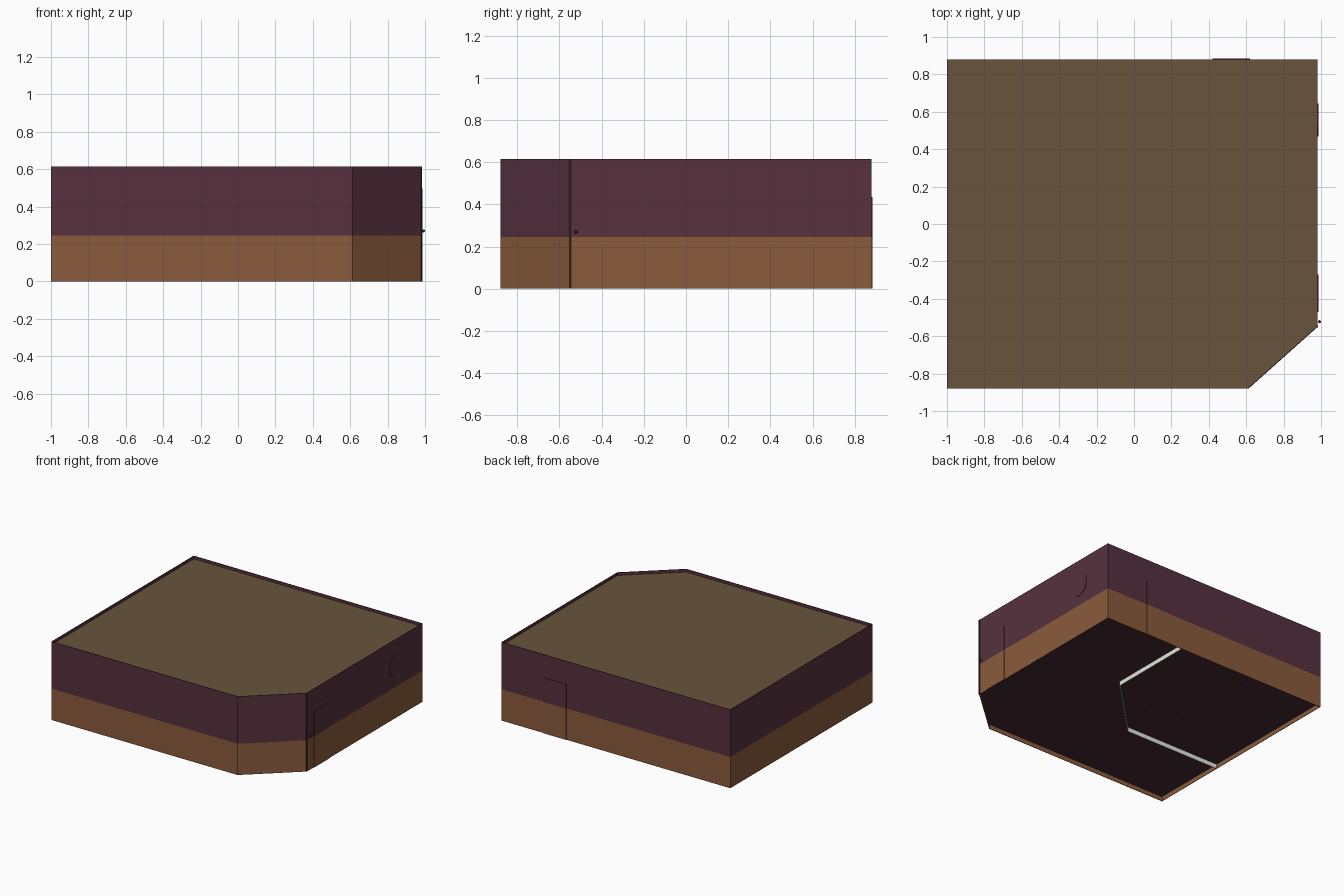
import bpy, bmesh, math
from mathutils import Matrix, Vector

if "Cube" in bpy.data.objects:
    bpy.data.objects.remove(bpy.data.objects["Cube"])


def material(name, hex_code):
    def lin(c):
        c /= 255
        return c / 12.92 if c <= 0.04045 else ((c + 0.055) / 1.055) ** 2.4
    m = bpy.data.materials.new(name)
    m.diffuse_color = [lin(int(hex_code[i:i + 2], 16)) for i in (0, 2, 4)] + [1]
    m.use_nodes = True
    m.node_tree.nodes["Principled BSDF"].inputs["Base Color"].default_value = m.diffuse_color
    return m


BROWN = material("brown_panel", "8A5B3C")
PURPLE = material("plum_paint", "57313F")
ROOF = material("roof_olive_brown", "68543C")
FLOOR = material("dark_floor", "462832")
PALE = material("pale_partition", "E4E4E0")
DARK = material("dark_trim", "33241C")

BAND, TOP = 0.245, 0.615            # panel height and wall height
ROOF_Z, FLOOR_Z = 0.592, 0.035
OUTLINE = [(-1, -0.88), (0.613, -0.88), (0.982, -0.55), (0.982, 0.88), (-1, 0.88)]


def finish(name, bm, *mats):
    me = bpy.data.meshes.new(name)
    bm.to_mesh(me)
    bm.free()
    for m in mats:
        me.materials.append(m)
    ob = bpy.data.objects.new(name, me)
    bpy.context.collection.objects.link(ob)
    return ob


def band_colours(bm):
    # faces above the panel line get the second material
    for f in bm.faces:
        f.material_index = int(f.calc_center_median().z > BAND)


def ribbon(name, points, heights, closed, mats, thickness):
    # vertical wall following a plan outline
    bm = bmesh.new()
    rows = [[bm.verts.new((x, y, z)) for x, y in points] for z in heights]
    n = len(points)
    for lo, hi in zip(rows, rows[1:]):
        for i in range(n if closed else n - 1):
            j = (i + 1) % n
            bm.faces.new((lo[i], lo[j], hi[j], hi[i]))
    band_colours(bm) if len(mats) > 1 else None
    ob = finish(name, bm, *mats)
    mod = ob.modifiers.new("thickness", 'SOLIDIFY')
    mod.thickness, mod.offset, mod.use_even_offset = thickness, -1, True
    return ob


def sheet(name, z, mat):
    # horizontal slab filling the plan, just inside the walls
    bm = bmesh.new()
    f = bm.faces.new([bm.verts.new((x * 0.998, y * 0.998, z)) for x, y in OUTLINE])
    r = bmesh.ops.extrude_face_region(bm, geom=[f])
    bmesh.ops.translate(bm, verts=[v for v in r["geom"] if isinstance(v, bmesh.types.BMVert)],
                        vec=(0, 0, 0.004))
    bmesh.ops.recalc_face_normals(bm, faces=bm.faces)
    return finish(name, bm, mat)


def add_box(bm, lo, hi):
    lo, hi = Vector(lo), Vector(hi)
    bmesh.ops.create_cube(bm, size=1, matrix=Matrix.Translation((lo + hi) / 2)
                          @ Matrix.Diagonal((*(hi - lo), 1)))


def plate(name, lo, hi):
    # shallow raised panel carrying the same two-colour band as the wall
    bm = bmesh.new()
    add_box(bm, lo, hi)
    bmesh.ops.bisect_plane(bm, geom=bm.verts[:] + bm.edges[:] + bm.faces[:],
                           plane_co=(0, 0, BAND), plane_no=(0, 0, 1))
    band_colours(bm)
    return finish(name, bm, BROWN, PURPLE)


# Outer shell
ribbon("outer_walls", OUTLINE, (0, BAND, TOP), True, (BROWN, PURPLE), 0.004)
sheet("roof", ROOF_Z - 0.004, ROOF)
sheet("floor", FLOOR_Z, FLOOR)

# Inner room partition with a diagonal corner
ribbon("room_partition", [(0.29, 0.875), (0.29, 0.19), (-0.17, -0.27), (-0.995, -0.27)],
       (0, ROOF_Z - 0.004), False, (PALE,), 0.004)

# Raised doors and the round window
plate("back_door", (0.42, 0.87, 0), (0.62, 0.884, 0.435))
plate("side_door", (0.975, -0.47, 0), (0.986, -0.27, 0.44))
bm = bmesh.new()
bmesh.ops.create_cone(bm, cap_ends=True, segments=24, radius1=0.088, radius2=0.088, depth=0.01,
                      matrix=Matrix.Translation((0.981, 0.557, 0.41))
                      @ Matrix.Rotation(math.pi / 2, 4, 'Y'))
finish("round_window", bm, PURPLE)

# Dark strip on the cut corner and the small knob beside it
bm = bmesh.new()
add_box(bm, (0.975, -0.553, 0), (0.984, -0.543, TOP))
finish("corner_strip", bm, DARK)
bm = bmesh.new()
bmesh.ops.create_uvsphere(bm, u_segments=10, v_segments=6, radius=0.008,
                          matrix=Matrix.Translation((0.992, -0.522, 0.27)))
finish("door_knob", bm, DARK)

# Two small tables in the inner room, feet just reaching through the floor
for label, y in (("rear", 0.66), ("middle", 0.01)):
    bm = bmesh.new()
    add_box(bm, (-0.41, y - 0.08, 0.17), (-0.08, y + 0.08, 0.185))
    for x in (-0.39, -0.10):
        for dy in (-0.06, 0.06):
            add_box(bm, (x - 0.004, y + dy - 0.004, FLOOR_Z - 0.002),
                    (x + 0.004, y + dy + 0.004, 0.17))
    finish(label + "_table", bm, DARK)
